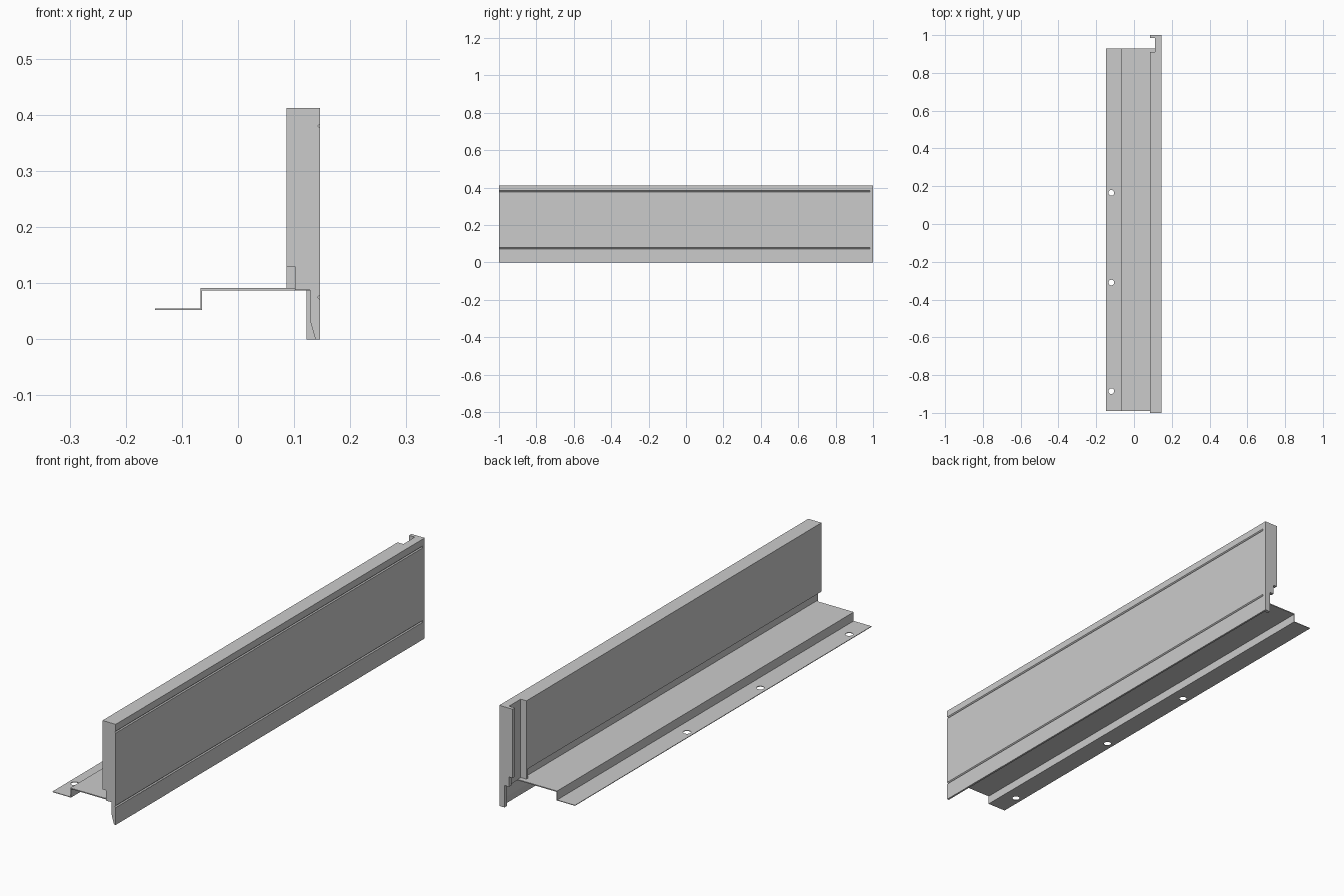
import bpy, bmesh

if "Cube" in bpy.data.objects:
    bpy.data.objects.remove(bpy.data.objects["Cube"])


def extrude_profile(name, pts, y0, y1):
    """Closed prism from an (x, z) outline, running along y."""
    bm = bmesh.new()
    face = bm.faces.new([bm.verts.new((x, y0, z)) for x, z in pts])
    res = bmesh.ops.extrude_face_region(bm, geom=[face])
    verts = [v for v in res["geom"] if isinstance(v, bmesh.types.BMVert)]
    bmesh.ops.translate(bm, verts=verts, vec=(0, y1 - y0, 0))
    bmesh.ops.recalc_face_normals(bm, faces=bm.faces)
    mesh = bpy.data.meshes.new(name)
    bm.to_mesh(mesh)
    bm.free()
    ob = bpy.data.objects.new(name, mesh)
    bpy.context.collection.objects.link(ob)
    return ob


def rect(x0, x1, z0, z1):
    return [(x0, z0), (x1, z0), (x1, z1), (x0, z1)]


OUT, TOP = 0.146, 0.412

# Outer face: two shallow V grooves, shared by both wall sections
outer = [(OUT, 0)]
for z in (0.075, 0.38):
    outer += [(OUT, z - 0.004), (OUT - 0.004, z), (OUT, z + 0.004)]
outer.append((OUT, TOP))
skirt = [(0.128, 0.088), (0.128, 0.035), (0.138, 0)]

# Main wall with tapered skirt and a recess along its inner foot
extrude_profile("wall_panel", skirt + outer +
                [(0.086, TOP), (0.086, 0.13), (0.102, 0.13), (0.102, 0.088)],
                -1, 0.91)
# Narrow wall section past the notch
extrude_profile("wall_end_section", skirt + outer + [(0.112, TOP), (0.112, 0.088)],
                0.91, 0.985)
# End plate hooking back inwards
extrude_profile("end_plate", [(0.122, 0), (OUT, 0), (OUT, TOP), (0.086, TOP),
                              (0.086, 0.13), (0.102, 0.13), (0.102, 0.09), (0.122, 0.09)],
                0.985, 1)
# Full-height cap closing the foot recess at the notch
extrude_profile("recess_cap", rect(0.086, 0.102, 0.09, 0.13), 0.90, 0.91)
# Thin insert plate on the skirt
extrude_profile("skirt_insert", rect(0.14, OUT + 0.0005, 0, 0.07), -0.88, -0.65)

# Stepped mounting sheet
sheet = extrude_profile("mounting_flange", [
    (-0.148, 0.052), (-0.064, 0.052), (-0.064, 0.087), (0.1285, 0.087),
    (0.1285, 0.091), (-0.067, 0.091), (-0.067, 0.0545), (-0.148, 0.0545)], -0.99, 0.93)

# Screw holes
for y in (0.165, -0.31, -0.885):
    bpy.ops.mesh.primitive_cylinder_add(vertices=32, radius=0.015, depth=0.04,
                                        location=(-0.12, y, 0.053))
    cutter = bpy.context.object
    cutter.name = "hole_cutter"
    cutter.hide_render = True
    cutter.display_type = 'WIRE'
    mod = sheet.modifiers.new("hole", 'BOOLEAN')
    mod.operation = 'DIFFERENCE'
    mod.solver = 'EXACT'
    mod.object = cutter
